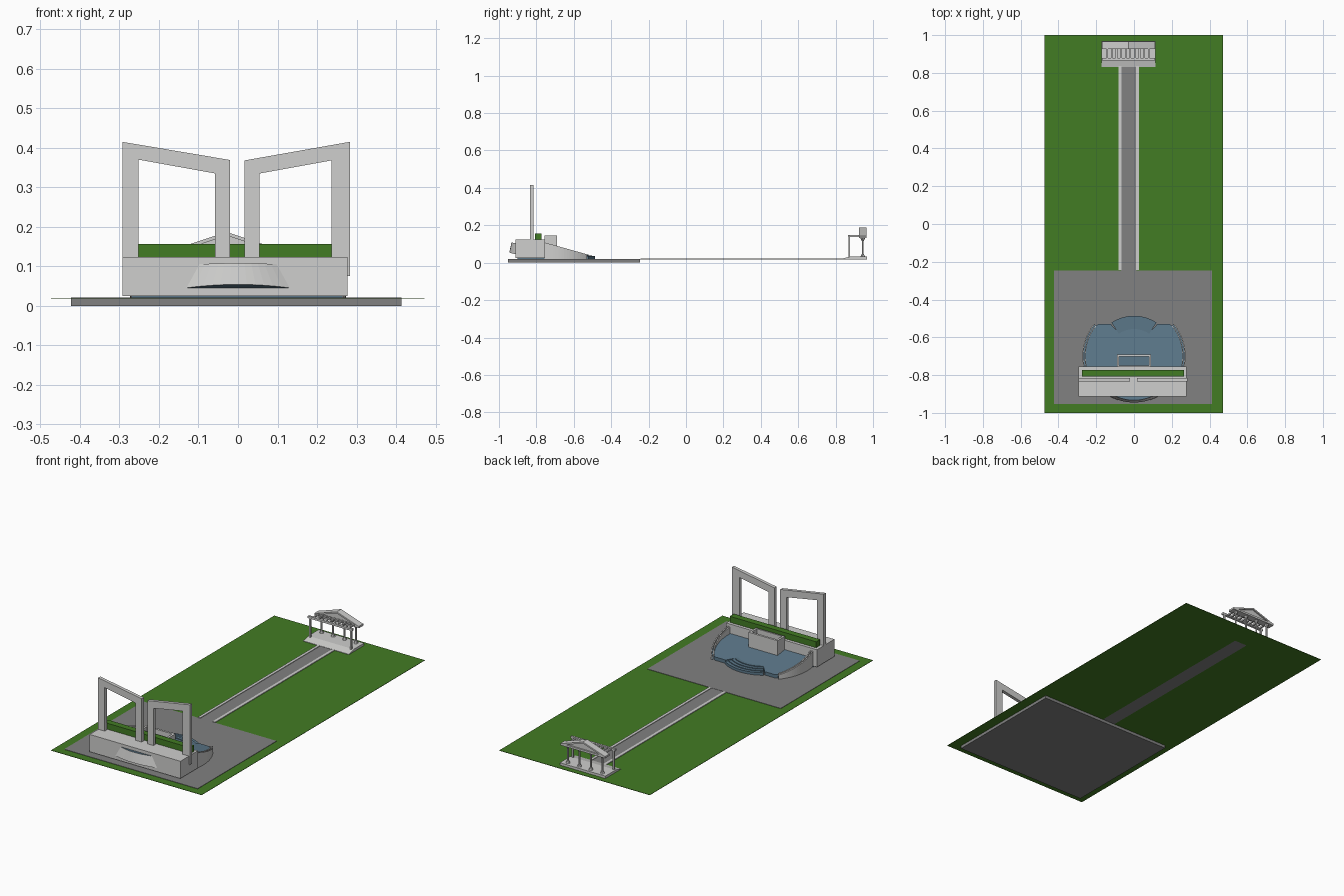
import bpy, bmesh, math

if "Cube" in bpy.data.objects:
    bpy.data.objects.remove(bpy.data.objects["Cube"])

def material(name, rgb):
    m = bpy.data.materials.new(name)
    m.diffuse_color = (*rgb, 1)
    m.use_nodes = True
    m.node_tree.nodes["Principled BSDF"].inputs["Base Color"].default_value = m.diffuse_color
    return m

STONE = material("pale stone", (0.62, 0.62, 0.61))
PAVE = material("grey paving", (0.22, 0.22, 0.22))
GRASS = material("grass green", (0.055, 0.20, 0.017))
BLUE = material("slate blue", (0.105, 0.185, 0.25))

def finish(name, bm, *mats):
    bmesh.ops.remove_doubles(bm, verts=bm.verts, dist=1e-5)
    bmesh.ops.recalc_face_normals(bm, faces=bm.faces)
    me = bpy.data.meshes.new(name)
    bm.to_mesh(me)
    bm.free()
    for m in mats:
        me.materials.append(m)
    ob = bpy.data.objects.new(name, me)
    bpy.context.collection.objects.link(ob)
    return ob

def loft(name, low, high, *mats):
    """Solid between two matching outlines; caps use the last material."""
    bm = bmesh.new()
    a = [bm.verts.new(p) for p in low]
    b = [bm.verts.new(p) for p in high]
    n, cap = len(a), len(mats) - 1
    bm.faces.new(a[::-1]).material_index = cap
    bm.faces.new(b).material_index = cap
    for i in range(n):
        j = (i + 1) % n
        bm.faces.new((a[i], a[j], b[j], b[i]))
    return finish(name, bm, *mats)

def box(name, x0, x1, y0, y1, z0, z1, mat):
    o = [(x0, y0), (x1, y0), (x1, y1), (x0, y1)]
    return loft(name, [(x, y, z0) for x, y in o], [(x, y, z1) for x, y in o], mat)

def upright(name, xz, y0, y1, mat):
    return loft(name, [(x, y0, z) for x, z in xz], [(x, y1, z) for x, z in xz], mat)

CY = -0.70  # centre of the round terrace

def polar(r, deg):
    a = math.radians(deg)
    return r * math.cos(a), CY + r * math.sin(a)

def arc_solid(name, r0, r1, a0, a1, n, zb, top, mat):
    """Ring sector with a top height given by a function of y."""
    bm = bmesh.new()
    rows = []
    for i in range(n + 1):
        ang = a0 + (a1 - a0) * i / n
        (xi, yi), (xo, yo) = polar(r0, ang), polar(r1, ang)
        rows.append([bm.verts.new(p) for p in
                     ((xi, yi, zb), (xo, yo, zb), (xo, yo, top(yo)), (xi, yi, top(yi)))])
    for p, q in zip(rows, rows[1:]):
        for k in range(4):
            m = (k + 1) % 4
            bm.faces.new((p[k], p[m], q[m], q[k]))
    bm.faces.new(rows[0])
    bm.faces.new(rows[-1])
    return finish(name, bm, mat)

# Lawn, paved court and path with kerbs
for nm, x0, x1, y0, y1 in (("lawn_left", -0.473, -0.068, -1, 1), ("lawn_right", 0.012, 0.472, -1, 1),
                           ("lawn_far_strip", -0.068, 0.012, 0.86, 1),
                           ("lawn_near_strip", -0.068, 0.012, -1, -0.24)):
    box(nm, x0, x1, y0, y1, 0.0165, 0.0185, GRASS)
box("paved_court", -0.423, 0.414, -0.953, -0.245, 0, 0.0205, PAVE)
box("path", -0.068, 0.012, -0.245, 0.86, 0.0165, 0.0195, PAVE)
box("path_kerb_left", -0.082, -0.066, -0.243, 0.84, 0.0175, 0.0225, STONE)
box("path_kerb_right", 0.01, 0.026, -0.243, 0.84, 0.0175, 0.0225, STONE)

# Main block with hedge on top
box("main_block", -0.293, 0.277, -0.912, -0.755, 0.025, 0.123, STONE)
box("block_plinth", -0.27, 0.265, -0.90, -0.75, 0.0205, 0.025, BLUE)
box("hedge", -0.276, 0.266, -0.808, -0.772, 0.12, 0.157, GRASS)

# Pair of slanted gate frames
upright("gate_left", [(-0.293, 0.12), (-0.252, 0.12), (-0.252, 0.37), (-0.058, 0.335), (-0.058, 0.12),
                      (-0.02, 0.12), (-0.02, 0.369), (-0.293, 0.415)], -0.835, -0.816, STONE)
upright("gate_right", [(0.283, 0.075), (0.237, 0.075), (0.237, 0.368), (0.055, 0.335), (0.055, 0.12),
                       (0.017, 0.12), (0.017, 0.368), (0.283, 0.415)], -0.835, -0.816, STONE)

# Bowed basin on the front of the block
def bow(half, depth, z_end, z_mid, n=12):
    pts = []
    for i in range(n + 1):
        t = 2 * i / n - 1
        b = 1 - t * t
        pts.append((half * t, -0.911 - depth * b, z_end + (z_mid - z_end) * b))
    return pts

loft("front_basin", bow(0.133, 0.034, 0.045, 0.054), bow(0.1, 0.022, 0.105, 0.108), STONE, BLUE)

# Sloping round terrace, notched for the steps
def slope(y):
    return 0.07 - 0.135 * (y + 0.755)

outline = [(0.25, -0.757)]
for deg in range(-9, 190, 3):
    if 57 <= deg <= 123:
        r = 0.146
    else:
        s = math.sin(math.radians(deg))
        r = min(0.258, 0.17 / s) if s > 0 else 0.258
    outline.append(polar(r, deg))
outline.append((-0.25, -0.757))
loft("terrace", [(x, y, 0.0205) for x, y in outline],
     [(x, y, slope(y)) for x, y in outline], BLUE)
for i in range(4):
    h = 0.047 - 0.004 * i
    arc_solid(f"terrace_step_{i + 1}", 0.144 + 0.0175 * i, 0.1615 + 0.0175 * i, 56, 124, 16,
              0.0205, lambda y, h=h: h, BLUE)

# Curved side walls: two parallel rails with a lower filling
def rail_top(y):
    return 0.108 - 0.28 * (y + 0.755)

for side, a0, a1 in (("right", -12, 39), ("left", 141, 192)):
    arc_solid(f"wall_inner_{side}", 0.256, 0.262, a0, a1, 16, 0.0205, rail_top, STONE)
    arc_solid(f"wall_filling_{side}", 0.261, 0.268, a0, a1, 16, 0.0205,
              lambda y: rail_top(y) - 0.012, BLUE)
    arc_solid(f"wall_outer_{side}", 0.267, 0.273, a0, a1, 16, 0.0205, rail_top, STONE)

# Open planter box behind the block
box("planter_left", -0.091, -0.079, -0.757, -0.69, 0.04, 0.145, STONE)
box("planter_right", 0.079, 0.091, -0.757, -0.69, 0.04, 0.145, STONE)
box("planter_back", -0.08, 0.08, -0.702, -0.69, 0.04, 0.145, STONE)
box("planter_front", -0.08, 0.08, -0.757, -0.748, 0.04, 0.145, STONE)
box("planter_floor", -0.08, 0.08, -0.75, -0.70, 0.06, 0.10, BLUE)

# Pavilion at the far end: platform with sloping approach
X0, X1, XM = -0.172, 0.114, -0.029
prof = [(0.83, 0.0185), (0.968, 0.0185), (0.968, 0.032), (0.875, 0.032), (0.83, 0.021)]
loft("pavilion_platform", [(X0, y, z) for y, z in prof], [(X1, y, z) for y, z in prof], STONE)

# Front posts, lintel and roof beams
for nm, x in (("left", -0.162), ("right", 0.094)):
    box(f"pavilion_post_{nm}", x, x + 0.01, 0.868, 0.878, 0.03, 0.145, STONE)
box("pavilion_lintel", X0 + 0.003, X1 - 0.003, 0.866, 0.878, 0.137, 0.149, STONE)
for i in range(10):
    x = -0.142 + 0.0245 * i
    box(f"pavilion_beam_{i + 1}", x - 0.0045, x + 0.0045, 0.872, 0.93, 0.138, 0.147, STONE)

# Columns with flared foot and head
for i in range(4):
    x = -0.137 + 0.072 * i
    prev = None
    for k, (z, r) in enumerate(((0.03, 0.013), (0.047, 0.005), (0.115, 0.005), (0.133, 0.013))):
        ring = [(x + r * math.cos(j * math.pi / 4), 0.945 + r * math.sin(j * math.pi / 4), z)
                for j in range(8)]
        if prev:
            loft(f"pavilion_column_{i + 1}_{('', 'foot', 'shaft', 'head')[k]}", prev, ring, STONE)
        prev = ring

# Pediment: raised triangular frame around a thinner panel
box("entablature", X0 + 0.003, X1 - 0.003, 0.926, 0.966, 0.131, 0.142, STONE)
upright("pediment_panel", [(X0 + 0.02, 0.141), (X1 - 0.02, 0.141), (XM, 0.18)], 0.934, 0.958, STONE)
upright("pediment_rake", [(X0 + 0.003, 0.14), (X0 + 0.03, 0.14), (XM, 0.178), (X1 - 0.03, 0.14),
                          (X1 - 0.003, 0.14), (XM, 0.187)], 0.926, 0.966, STONE)
